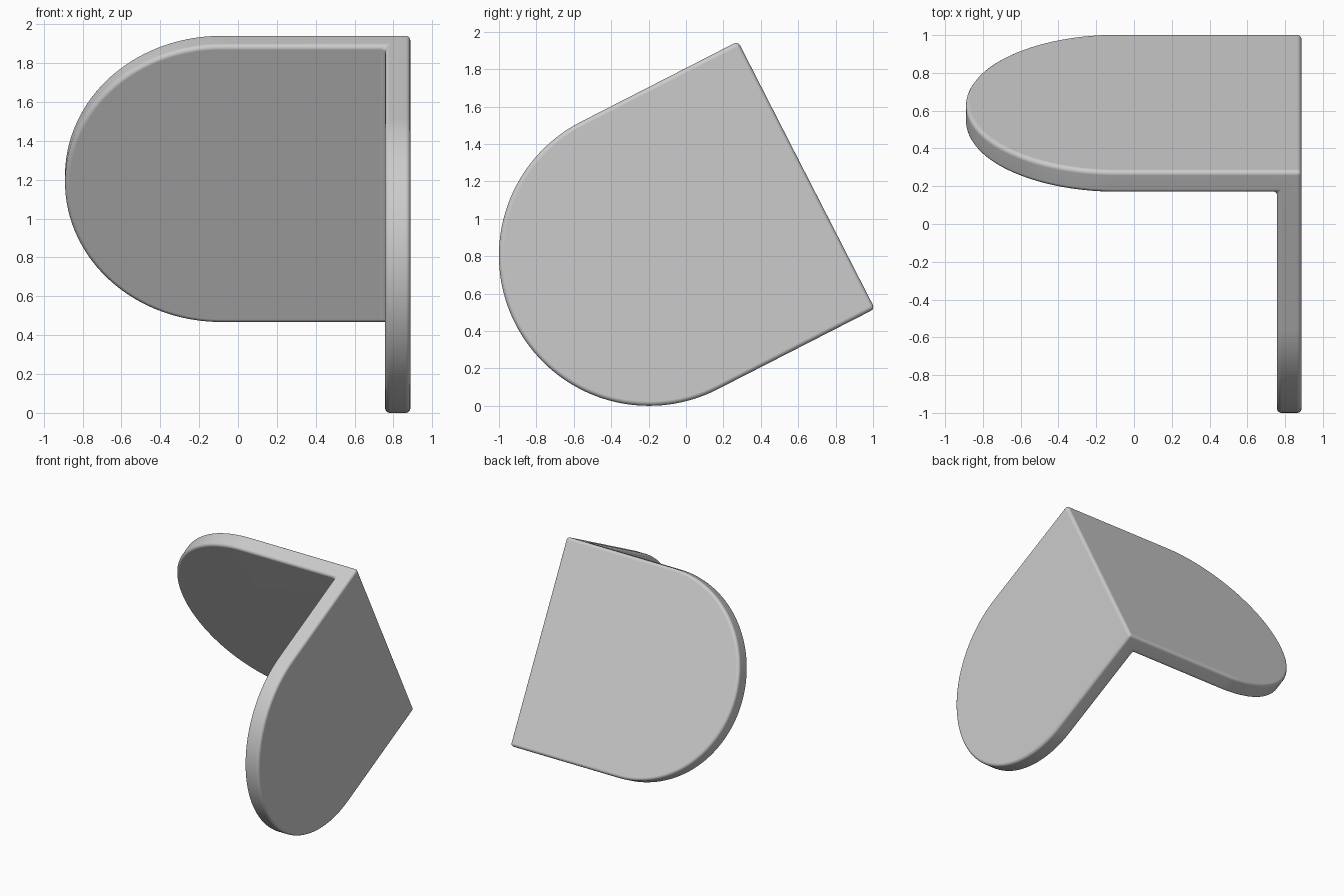
import bpy, bmesh, math
from mathutils import Matrix

if "Cube" in bpy.data.objects:
    bpy.data.objects.remove(bpy.data.objects["Cube"], do_unlink=True)

RADIUS = 0.803        # rounded ends, also half the plate width
THICK = 0.13
SIDE_REACH = 0.945    # outer corner to the arc centre of the side plate
BACK_REACH = 0.974    # same for the back plate
SEGMENTS = 72
TILT = math.radians(27.1)

grey = bpy.data.materials.new("light_grey")
grey.use_nodes = True
grey.diffuse_color = (0.6, 0.6, 0.6, 1)
grey.node_tree.nodes["Principled BSDF"].inputs["Base Color"].default_value = (0.6, 0.6, 0.6, 1)

bm = bmesh.new()


def arc(reach, place):
    """Half circle from top to bottom, placed in a plate's plane."""
    points = []
    for i in range(SEGMENTS + 1):
        a = math.pi * i / SEGMENTS
        points.append(bm.verts.new(place(-reach - RADIUS * math.sin(a), RADIUS * math.cos(a))))
    return points


def corner(offset):
    return [bm.verts.new((-offset, -offset, z)) for z in (RADIUS, -RADIUS)]


# Shared corner lines, outside and inside of the right angle
outer, inner = corner(0), corner(THICK)

# Outer and inner arcs of each plate
side_out = arc(SIDE_REACH, lambda s, z: (0, s, z))
side_in = arc(SIDE_REACH, lambda s, z: (-THICK, s, z))
back_out = arc(BACK_REACH, lambda s, z: (s, 0, z))
back_in = arc(BACK_REACH, lambda s, z: (s, -THICK, z))

# Broad faces and curved rims
for arc_out, arc_in in ((side_out, side_in), (back_out, back_in)):
    bm.faces.new([outer[0]] + arc_out + [outer[1]])
    bm.faces.new([inner[0]] + arc_in + [inner[1]])
    for i in range(SEGMENTS):
        bm.faces.new((arc_out[i], arc_out[i + 1], arc_in[i + 1], arc_in[i]))

# L-shaped straight rims at the top and bottom
for end, k in ((0, 0), (1, -1)):
    bm.faces.new((outer[end], side_out[k], side_in[k], inner[end], back_in[k], back_out[k]))

bmesh.ops.recalc_face_normals(bm, faces=bm.faces)
for face in bm.faces:
    face.smooth = True

# Tilt the whole bracket back and set it on the ground
bm.transform(Matrix.Translation((0.887, 0.644, 1.233)) @ Matrix.Rotation(TILT, 4, 'X'))
low = min(v.co.z for v in bm.verts)
bmesh.ops.translate(bm, verts=bm.verts, vec=(0, 0, -low))

mesh = bpy.data.meshes.new("angle_bracket")
bm.to_mesh(mesh)
bm.free()
mesh.materials.append(grey)
bracket = bpy.data.objects.new("angle_bracket", mesh)
bpy.context.collection.objects.link(bracket)

# Softly rounded edges
bevel = bracket.modifiers.new("rounded_edges", 'BEVEL')
bevel.width = 0.024
bevel.segments = 4
bevel.limit_method = 'ANGLE'
bevel.angle_limit = math.radians(40)
normals = bracket.modifiers.new("flat_face_normals", 'WEIGHTED_NORMAL')
normals.keep_sharp = True
